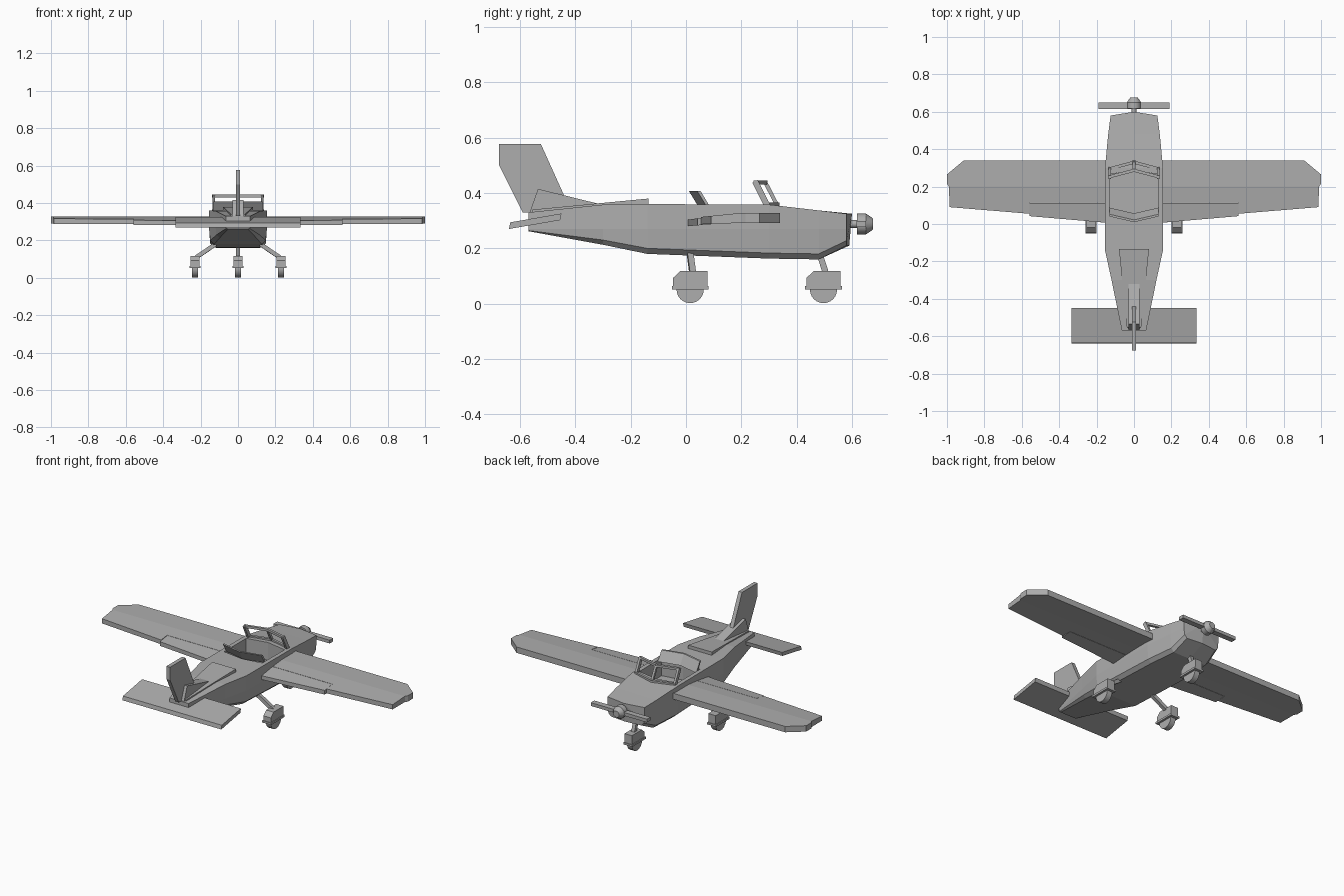
import bpy, bmesh, math
from mathutils import Vector, Matrix

if "Cube" in bpy.data.objects:
    bpy.data.objects.remove(bpy.data.objects["Cube"])

grey = bpy.data.materials.new("plain grey")
grey.diffuse_color = (0.42, 0.42, 0.42, 1)
grey.use_nodes = True
grey.node_tree.nodes["Principled BSDF"].inputs["Base Color"].default_value = grey.diffuse_color


def finish(name, bm, smooth=False):
    bmesh.ops.recalc_face_normals(bm, faces=bm.faces[:])
    me = bpy.data.meshes.new(name)
    bm.to_mesh(me)
    bm.free()
    me.materials.append(grey)
    ob = bpy.data.objects.new(name, me)
    bpy.context.collection.objects.link(ob)
    if smooth:
        bpy.context.view_layer.objects.active = ob
        ob.select_set(True)
        bpy.ops.object.shade_smooth_by_angle(angle=math.radians(40))
        ob.select_set(False)
    return ob


def prism(name, pts, vec):
    """Extrude a closed 3D outline along a vector."""
    bm = bmesh.new()
    vec = Vector(vec)
    lo = [bm.verts.new(p) for p in pts]
    hi = [bm.verts.new(Vector(p) + vec) for p in pts]
    bm.faces.new(lo)
    bm.faces.new(hi)
    for i in range(len(pts)):
        j = (i + 1) % len(pts)
        bm.faces.new((lo[i], lo[j], hi[j], hi[i]))
    return finish(name, bm)


def side_plate(name, yz, half, x=0):
    return prism(name, [(x - half, y, z) for y, z in yz], (2 * half, 0, 0))


def bar(name, a, b, w, d):
    """Rectangular bar between two points."""
    a, b = Vector(a), Vector(b)
    bm = bmesh.new()
    rot = (b - a).to_track_quat('Z', 'Y').to_matrix().to_4x4()
    size = Matrix.Diagonal((w, d, (b - a).length, 1))
    bmesh.ops.create_cube(bm, size=1, matrix=Matrix.Translation((a + b) / 2) @ rot @ size)
    return finish(name, bm)


def cylinder(name, centre, r1, r2, depth, axis, seg=24):
    bm = bmesh.new()
    rot = Vector(axis).to_track_quat('Z', 'Y').to_matrix().to_4x4()
    bmesh.ops.create_cone(bm, cap_ends=True, segments=seg, radius1=r1, radius2=r2,
                          depth=depth, matrix=Matrix.Translation(centre) @ rot)
    return finish(name, bm, True)


# Fuselage: stations are y, half width, top, bottom, forward bow of the centre
stations = [(-0.57, 0.065, 0.33, 0.262, 0), (-0.30, 0.12, 0.358, 0.213, 0),
            (-0.14, 0.155, 0.36, 0.18, 0), (0.30, 0.155, 0.358, 0.163, 0),
            (0.48, 0.138, 0.337, 0.16, 0), (0.58, 0.125, 0.325, 0.21, 0.02)]
bm = bmesh.new()
rings = []
for y, w, top, bot, bow in stations:
    low = bot + min(0.02, (0.27 - bot) * 0.3)
    half = [(w, top), (w, 0.27), (w * 0.96, low), (w * 0.82, bot)]
    ring = [(0, y + bow, top)] + [(x, y, z) for x, z in half]
    ring += [(0, y + bow * 0.5, bot)] + [(-x, y, z) for x, z in reversed(half)]
    rings.append([bm.verts.new(p) for p in ring])
for r, s in zip(rings, rings[1:]):
    for i in range(10):
        j = (i + 1) % 10
        bm.faces.new((r[i], r[j], s[j], s[i]))
bm.faces.new(rings[0])
nose = rings[-1]
bm.faces.new(nose[:6])
bm.faces.new(nose[5:] + nose[:1])
bmesh.ops.triangulate(bm, faces=[f for f in bm.faces if len(f.verts) > 4])
fuselage = finish("fuselage", bm)

# Open cockpit
well = prism("cockpit_cutter", [(0.13, 0.05, 0.25), (0.13, 0.265, 0.25), (0, 0.29, 0.25),
                                (-0.13, 0.265, 0.25), (-0.13, 0.05, 0.25), (0, 0.03, 0.25)],
             (0, 0, 0.3))
well.hide_render = True
well.hide_set(True)
cut = fuselage.modifiers.new("cockpit", 'BOOLEAN')
cut.operation = 'DIFFERENCE'
cut.object = well

# Windscreen frame and rear screen
for lo, hi, n in (((0.335, 0.345), (0.287, 0.438), "centre"),):
    bar("windscreen_centre_post", (0, *lo), (0, *hi), 0.014, 0.014)
for s in (-1, 1):
    bar("windscreen_side_post", (s * 0.13, 0.298, 0.345), (s * 0.13, 0.25, 0.442), 0.014, 0.022)
    bar("windscreen_top_rail", (s * 0.136, 0.251, 0.438), (0, 0.287, 0.438), 0.016, 0.014)
    bar("windscreen_base_rail", (s * 0.136, 0.294, 0.358), (0, 0.33, 0.358), 0.016, 0.016)
    prism("rear_screen", [(0, 0.045, 0.35), (s * 0.13, 0.075, 0.35),
                          (s * 0.13, 0.04, 0.408), (0, 0.01, 0.408)], (0, 0.012, 0))


# Wings
def wing_z(y, top):
    t = max(0.0, (0.2 - y) / 0.2)
    return 0.328 - 0.02 * t if top else 0.292 - 0.007 * t


def wing_panel(name, s, pts, faces, droop=0):
    bm = bmesh.new()
    layers = []
    for top in (True, False):
        layers.append([bm.verts.new((s * x, y, wing_z(y, top) - droop * max(0, 0.11 - y)))
                       for x, y in pts])
    for f in faces:
        for layer in layers:
            bm.faces.new([layer[i] for i in f])
    for e in [e for e in bm.edges if len(e.link_faces) == 1 and e.verts[0] in layers[0]]:
        a, b = (layers[0].index(v) for v in e.verts)
        bm.faces.new((layers[0][a], layers[0][b], layers[1][b], layers[1][a]))
    finish(name, bm)


plan = [(0.145, 0.2), (0.145, 0.34), (0.91, 0.34), (1.0, 0.265), (1.0, 0.215), (0.99, 0.2),
        (0.56, 0.2), (0.985, 0.09), (0.56, 0.055), (0.56, 0.115), (0.145, 0.115)]
for s in (-1, 1):
    wing_panel("wing", s, plan, [(0, 1, 2, 3, 4, 5, 6), (6, 5, 7, 8, 9), (0, 6, 9, 10)])
    wing_panel("flap", s, [(0.15, 0.113), (0.558, 0.113), (0.558, 0.042), (0.15, 0.007)],
               [(0, 1, 2, 3)], 0.05)

# Tail: stabiliser, fin, wedge at the fin root, raised rear deck
prism("stabiliser", [(-0.335, -0.64, 0.27), (-0.335, -0.455, 0.302),
                     (-0.335, -0.45, 0.326), (-0.335, -0.635, 0.294)], (0.67, 0, 0))
side_plate("fin", [(-0.675, 0.578), (-0.525, 0.578), (-0.44, 0.39), (-0.47, 0.33),
                   (-0.59, 0.33), (-0.675, 0.50)], 0.012)
side_plate("fin_root", [(-0.535, 0.415), (-0.32, 0.362), (-0.32, 0.34), (-0.565, 0.33)], 0.03)
prism("rear_deck", [(-0.08, -0.135, 0.355), (0.08, -0.135, 0.355),
                    (0.038, -0.555, 0.315), (-0.038, -0.555, 0.315)], (0, 0, 0.025))

# Propeller, shaft and spinner
cylinder("propeller_shaft", (0, 0.61, 0.288), 0.014, 0.014, 0.05, (0, 1, 0), 12)
bar("propeller", (-0.19, 0.633, 0.288), (0.19, 0.633, 0.288), 0.034, 0.02)
cylinder("spinner_base", (0, 0.634, 0.288), 0.038, 0.038, 0.032, (0, 1, 0), 12)
cylinder("spinner_tip", (0, 0.663, 0.288), 0.038, 0.02, 0.026, (0, 1, 0), 12)

# Landing gear with wheel fairings
gear = [(-0.23, 0.015, (-0.12, 0.015, 0.18)), (0.23, 0.015, (0.12, 0.015, 0.18)),
        (0, 0.497, (0, 0.483, 0.18))]
for x, y, root in gear:
    bar("gear_strut", root, (x, y + 0.01, 0.105), 0.022, 0.022)
    cylinder("wheel", (x, y, 0.051), 0.049, 0.049, 0.034, (1, 0, 0))
    side_plate("wheel_fairing", [(y - 0.062, 0.058), (y - 0.062, 0.093), (y - 0.035, 0.118),
                                 (y + 0.062, 0.118), (y + 0.062, 0.058)], 0.025, x)
    side_plate("fairing_lip", [(y - 0.066, 0.052), (y - 0.066, 0.064),
                               (y + 0.066, 0.064), (y + 0.066, 0.052)], 0.03, x)
